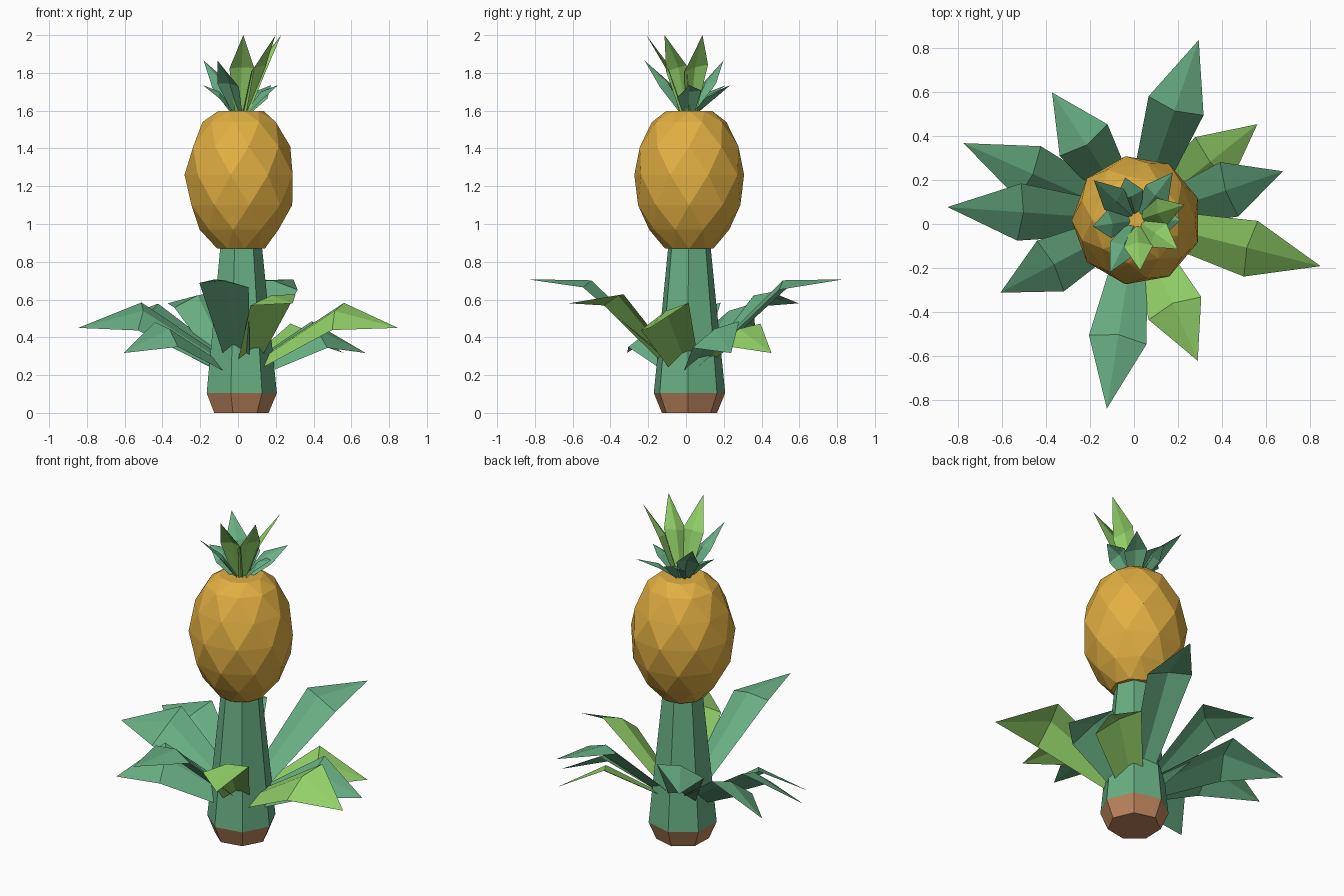
import bpy, bmesh
from math import sin, cos, radians

cube = bpy.data.objects.get("Cube")
if cube:
    bpy.data.objects.remove(cube, do_unlink=True)

CX, CY = 0.012, 0.017  # plant axis


def material(name, rgb):
    m = bpy.data.materials.new(name)
    m.use_nodes = True
    color = (*rgb, 1)
    m.diffuse_color = color
    m.node_tree.nodes["Principled BSDF"].inputs["Base Color"].default_value = color
    return m


GREEN = material("leaf_green", (0.14, 0.43, 0.23))
LIME = material("lime_green", (0.29, 0.64, 0.14))
GOLD = material("golden_skin", (0.76, 0.43, 0.055))
BROWN = material("root_brown", (0.51, 0.24, 0.11))


def finish(bm, name, *mats):
    mesh = bpy.data.meshes.new(name)
    bm.to_mesh(mesh)
    bm.free()
    for m in mats:
        mesh.materials.append(m)
    ob = bpy.data.objects.new(name, mesh)
    bpy.context.collection.objects.link(ob)


def ring(bm, n, r, z, turn):
    """Regular polygon of vertices around the plant axis."""
    angles = [radians(turn + 360 * k / n) for k in range(n)]
    return [bm.verts.new((CX + r * cos(a), CY + r * sin(a), z)) for a in angles]


def cap(bm, bottom, top):
    bm.faces.new(bottom[::-1])
    bm.faces.new(top)


# Seven-sided stem with a brown root foot
bm = bmesh.new()
rings = [ring(bm, 7, r, z, -105)
         for r, z in ((0.15, 0), (0.194, 0.105), (0.115, 0.88))]
for i, (lo, hi) in enumerate(zip(rings, rings[1:])):
    for k in range(7):
        j = (k + 1) % 7
        bm.faces.new((lo[k], lo[j], hi[j], hi[k])).material_index = i
cap(bm, rings[0], rings[-1])
finish(bm, "stem", BROWN, GREEN)

# Fruit: staggered nine-sided rings joined by triangles
bm = bmesh.new()
profile = ((0.13, 0.87), (0.215, 0.97), (0.275, 1.1), (0.295, 1.26),
           (0.265, 1.41), (0.2, 1.54), (0.125, 1.597))
rings = [ring(bm, 9, r, z, 20 * (i % 2)) for i, (r, z) in enumerate(profile)]
for i, (lo, hi) in enumerate(zip(rings, rings[1:])):
    for k in range(9):
        j = (k + 1) % 9
        if i % 2 == 0:
            bm.faces.new((lo[k], lo[j], hi[k]))
            bm.faces.new((hi[k], lo[j], hi[j]))
        else:
            bm.faces.new((lo[k], hi[j], hi[k]))
            bm.faces.new((lo[k], lo[j], hi[j]))
cap(bm, rings[0], rings[-1])
finish(bm, "fruit", GOLD)


def leaf(name, angle, base, mid, tip, fold, roll, mat):
    """Folded blade; base and mid are (radius, height, half width).
    Roll tilts the blade so that its rear edge is the higher one."""
    bm = bmesh.new()
    a = radians(angle)
    dr, dz = mid[0] - base[0], mid[1] - base[1]
    length = (dr * dr + dz * dz) ** 0.5

    def vert(r, z, side):
        return bm.verts.new((CX + r * cos(a) - side * sin(a),
                             CY + r * sin(a) + side * cos(a),
                             z + roll * side * cos(a)))

    rows = []
    for (r, z, w), f in ((base, fold * 0.5), (mid, fold)):
        er, ez = r + f * dz / length, z - f * dr / length
        rows.append((vert(er, ez, -w), vert(r, z, 0), vert(er, ez, w)))
    point = vert(*tip, 0)
    for k in range(2):
        bm.faces.new((rows[0][k], rows[1][k], rows[1][k + 1], rows[0][k + 1]))
        bm.faces.new((rows[1][k], point, rows[1][k + 1]))
    for f in bm.faces:
        f.normal_update()
        if f.normal.z < 0:
            f.normal_flip()
    finish(bm, name, mat)


# Large leaves around the stem, in four tiers
TIERS = {
    "upper": ((0.11, 0.31, 0.07), (0.525, 0.702, 0.132), (0.865, 0.707)),
    "middle": ((0.11, 0.29, 0.07), (0.41, 0.622, 0.13), (0.695, 0.58)),
    "lower": ((0.12, 0.29, 0.075), (0.515, 0.54, 0.13), (0.86, 0.45)),
    "bottom": ((0.12, 0.27, 0.075), (0.425, 0.445, 0.13), (0.7, 0.317)),
}
LEAVES = (("upper", 71, GREEN), ("upper", 261, GREEN),
          ("middle", 293.5, LIME), ("middle", 123.5, GREEN),
          ("lower", 346, LIME), ("lower", 176, GREEN), ("lower", 156, GREEN),
          ("bottom", 38.5, LIME), ("bottom", 18.5, GREEN), ("bottom", 208, GREEN))
for i, (tier, angle, mat) in enumerate(LEAVES, 1):
    leaf(f"{tier}_leaf_{i}", angle, *TIERS[tier], 0.035, 0.57, mat)

# Small crown leaves on top of the fruit
ROOT = (0.025, 1.59, 0.03)
CROWN = {
    "tall": ((0.1, 1.83, 0.066), (0.228, 2.0)),
    "medium": ((0.125, 1.745, 0.064), (0.265, 1.865)),
    "spread": ((0.14, 1.69, 0.064), (0.272, 1.735)),
    "short": ((0.11, 1.7, 0.064), (0.2, 1.735)),
}
CROWN_LEAVES = (("tall", 274, LIME), ("tall", 325, LIME), ("tall", 18, LIME),
                ("medium", 243, GREEN), ("medium", 137, GREEN),
                ("spread", 53, GREEN), ("short", 0, GREEN),
                ("short", 105, GREEN), ("short", 188, GREEN))
for i, (tier, angle, mat) in enumerate(CROWN_LEAVES, 1):
    leaf(f"{tier}_crown_leaf_{i}", angle, ROOT, *CROWN[tier], 0.02, 0.3, mat)
